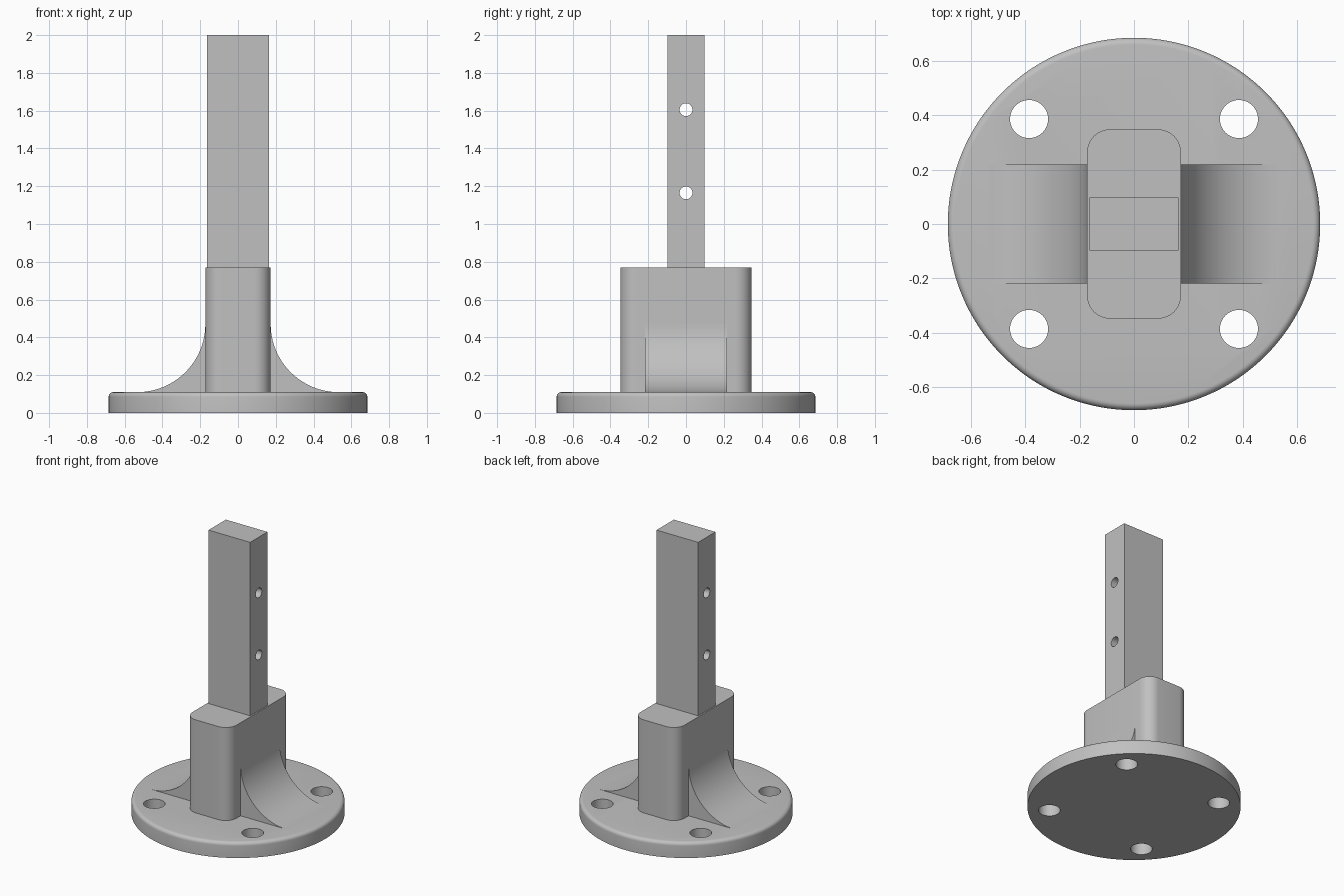
import bpy, bmesh
from math import sin, cos, pi, radians
from mathutils import Matrix, Vector

default = bpy.data.objects.get("Cube")
if default:
    bpy.data.objects.remove(default, do_unlink=True)

grey = bpy.data.materials.new("plain grey")
grey.use_nodes = True
colour = (0.53, 0.53, 0.53, 1)
grey.diffuse_color = colour
grey.node_tree.nodes["Principled BSDF"].inputs["Base Color"].default_value = colour

BASE_TOP, BLOCK_TOP, POST_TOP = 0.11, 0.77, 2.0


def arc(cx, cy, r, start, end, steps):
    """Points along a circular arc, angles in degrees."""
    angles = [radians(start + (end - start) * i / steps) for i in range(steps + 1)]
    return [(cx + r * cos(a), cy + r * sin(a)) for a in angles]


def prism(name, outline, depth, matrix=Matrix()):
    """Extrude a 2D outline along its local z, then place it."""
    bm = bmesh.new()
    face = bm.faces.new([bm.verts.new((x, y, 0)) for x, y in outline])
    grown = bmesh.ops.extrude_face_region(bm, geom=[face])
    verts = [g for g in grown["geom"] if isinstance(g, bmesh.types.BMVert)]
    bmesh.ops.translate(bm, verts=verts, vec=(0, 0, depth))
    bm.transform(matrix)
    bmesh.ops.recalc_face_normals(bm, faces=bm.faces)
    mesh = bpy.data.meshes.new(name)
    bm.to_mesh(mesh)
    bm.free()
    mesh.materials.append(grey)
    obj = bpy.data.objects.new(name, mesh)
    bpy.context.collection.objects.link(obj)
    return obj


def activate(obj):
    bpy.ops.object.select_all(action="DESELECT")
    obj.select_set(True)
    bpy.context.view_layer.objects.active = obj


def drill(obj, radius, depth, matrices):
    """Cut round holes through a part."""
    for matrix in matrices:
        cutter = prism("hole_cutter", arc(0, 0, radius, 0, 352.5, 47), depth, matrix)
        cutter.hide_render = True
        mod = obj.modifiers.new("hole", "BOOLEAN")
        mod.operation = "DIFFERENCE"
        mod.solver = "EXACT"
        mod.object = cutter
        activate(obj)
        bpy.ops.object.modifier_apply(modifier=mod.name)
        bpy.data.objects.remove(cutter, do_unlink=True)


# Round base plate with a softened top rim
base = prism("base_plate", arc(0, 0, 0.685, 0, 357.5, 143), BASE_TOP)
bm = bmesh.new()
bm.from_mesh(base.data)
rim = [e for e in bm.edges if all(v.co.z > BASE_TOP / 2 for v in e.verts)]
bmesh.ops.bevel(bm, geom=rim, offset=0.025, segments=6, profile=0.5, affect="EDGES")
bm.to_mesh(base.data)
bm.free()
drill(base, 0.07, 0.4, [Matrix.Translation((x, y, -0.1))
                        for x in (-0.386, 0.386) for y in (-0.386, 0.386)])

# Socket block with rounded vertical corners
hx, hy, r = 0.173, 0.348, 0.085
outline = []
for i, (sx, sy) in enumerate([(1, 1), (-1, 1), (-1, -1), (1, -1)]):
    outline += arc(sx * (hx - r), sy * (hy - r), r, i * 90, i * 90 + 90, 10)
block = prism("socket_block", outline, BLOCK_TOP - BASE_TOP + 0.02,
              Matrix.Translation((0, 0, BASE_TOP - 0.02)))

# Upright post with two cross holes
px, py = 0.163, 0.097
post = prism("upright_post", [(-px, -py), (px, -py), (px, py), (-px, py)],
             POST_TOP - BLOCK_TOP + 0.02, Matrix.Translation((0, 0, BLOCK_TOP - 0.02)))
along_x = Matrix.Rotation(pi / 2, 4, "Y")
drill(post, 0.034, 0.6, [Matrix.Translation((-0.3, 0, z)) @ along_x
                         for z in (1.165, 1.605)])

# Concave buttresses on both sides of the block
R, half_width = 0.36, 0.218
curve = arc(hx + R, BASE_TOP + R, R, 180, 270, 32)
profile = curve + [(hx + R, BASE_TOP - 0.02), (hx - 0.03, BASE_TOP - 0.02),
                   (hx - 0.03, BASE_TOP + R)]
upright = Matrix.Translation((0, half_width, 0)) @ Matrix.Rotation(pi / 2, 4, "X")
left = prism("left_buttress", profile, 2 * half_width, upright)
right = prism("right_buttress", [(-x, z) for x, z in profile], 2 * half_width, upright)

for part in (base, block, post, left, right):
    activate(part)
    bpy.ops.object.shade_smooth_by_angle(angle=radians(30))
